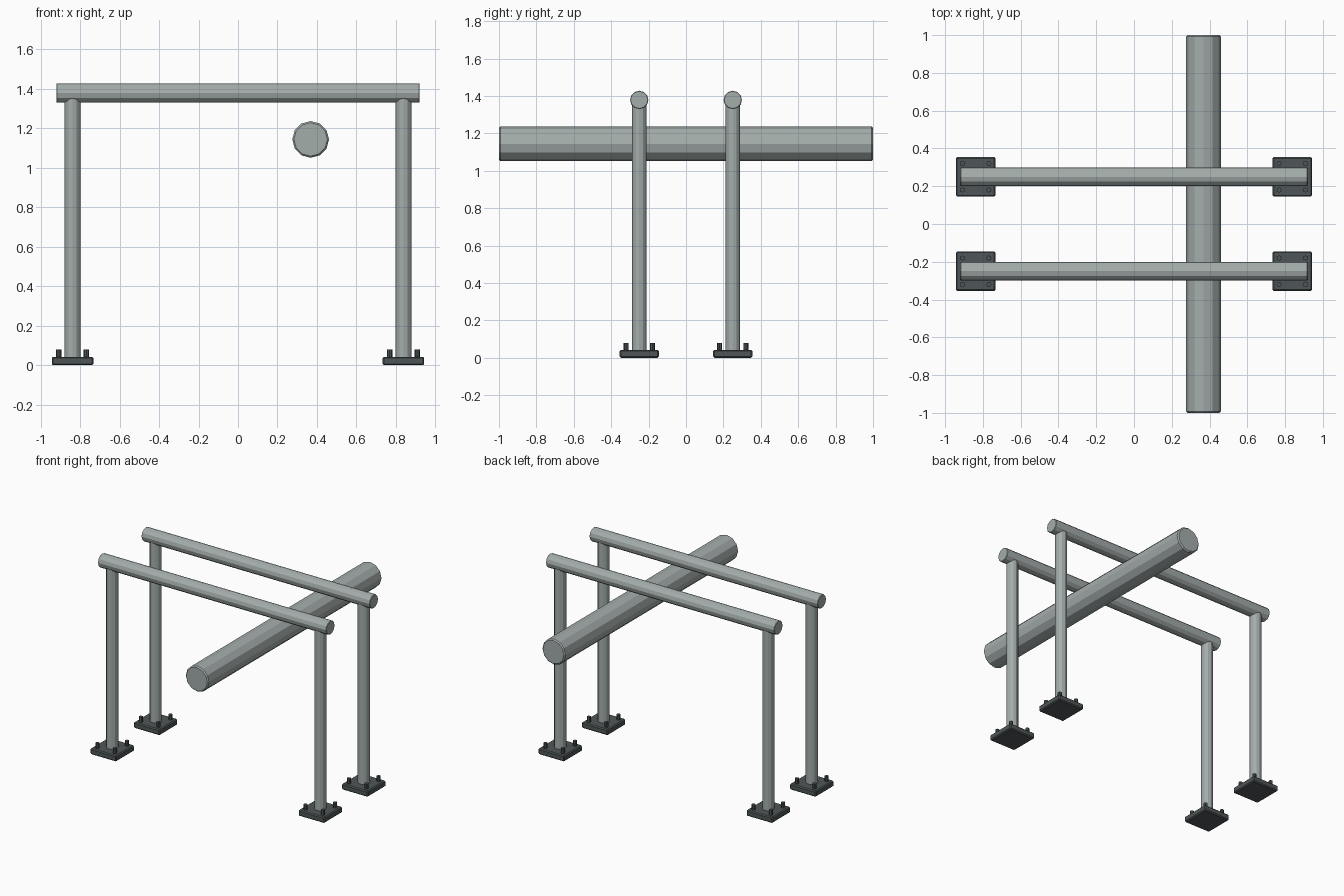
import bpy
import math

if "Cube" in bpy.data.objects:
    bpy.data.objects.remove(bpy.data.objects["Cube"])


def material(name, rgb):
    mat = bpy.data.materials.new(name)
    mat.diffuse_color = (*rgb, 1.0)
    mat.use_nodes = True
    mat.node_tree.nodes["Principled BSDF"].inputs["Base Color"].default_value = mat.diffuse_color
    return mat


steel = material("grey steel", (0.37, 0.42, 0.41))
dark = material("dark steel", (0.078, 0.093, 0.095))


def finish(obj, name, mat, bevel=0.0):
    """Name and colour a part, softening its sharp edges."""
    obj.name = name
    obj.data.materials.append(mat)
    if bevel:
        mod = obj.modifiers.new("edge_bevel", 'BEVEL')
        mod.width = bevel
        mod.segments = 1
        mod.limit_method = 'ANGLE'
        mod.angle_limit = math.radians(50)
    return obj


def tube(name, centre, radius, length, mat, rotation=(0, 0, 0), sides=12, bevel=0.0):
    bpy.ops.mesh.primitive_cylinder_add(vertices=sides, radius=radius, depth=length,
                                        location=centre, rotation=rotation)
    return finish(bpy.context.object, name, mat, bevel)


def plate(name, centre, size, mat, bevel):
    bpy.ops.mesh.primitive_cube_add(size=1, location=centre)
    obj = bpy.context.object
    obj.scale = size
    bpy.ops.object.transform_apply(location=False, rotation=False, scale=True)
    return finish(obj, name, mat, bevel)


POST_X, FRAME_Y = 0.838, 0.25
PLATE_TOP, BAR_Z, BOLT = 0.043, 1.379, 0.07

# Large pipe running front to back
tube("main_pipe", (0.368, 0, 1.144), 0.093, 2.0, steel,
     rotation=(math.pi / 2, 0, 0), bevel=0.008)

for sy, row in ((-1, "front"), (1, "back")):
    y = sy * FRAME_Y
    # Crossbar of each portal frame
    tube(f"{row}_crossbar", (0, y, BAR_Z), 0.049, 1.84, steel,
         rotation=(0, math.pi / 2, 0), bevel=0.003)

    for sx, side in ((-1, "left"), (1, "right")):
        x = sx * POST_X
        label = f"{row}_{side}"
        # Upright post and its foot plate
        bottom, top = 0.03, 1.36
        tube(f"{label}_post", (x, y, (bottom + top) / 2), 0.04, top - bottom, steel)
        plate(f"{label}_foot_plate", (x, y, PLATE_TOP / 2),
              (0.21, 0.21, PLATE_TOP), dark, 0.007)
        # Four anchor bolts
        for bx in (-1, 1):
            for by in (-1, 1):
                tube(f"{label}_anchor_bolt", (x + bx * BOLT, y + by * BOLT, 0.055),
                     0.0135, 0.05, dark, sides=8)
